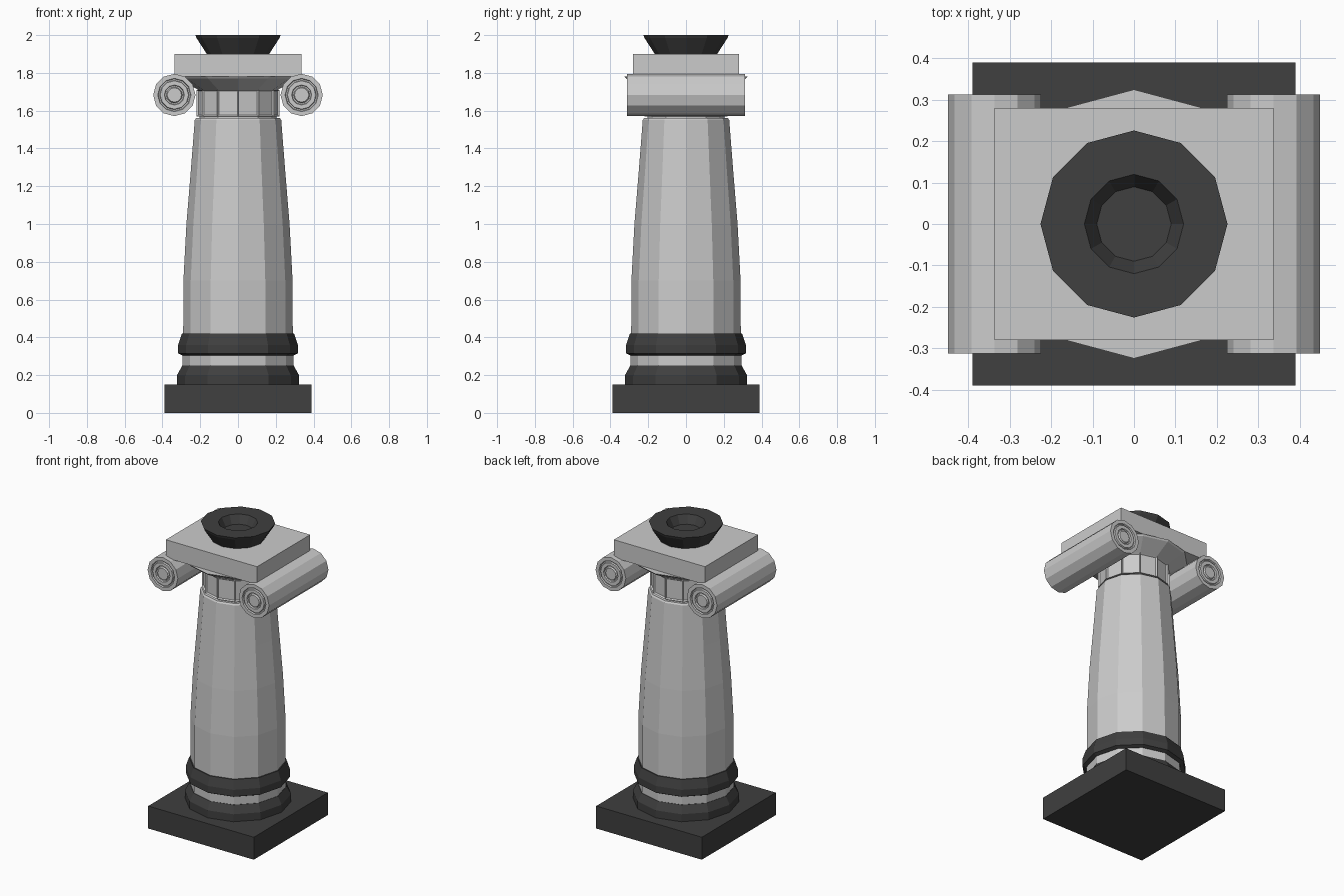
import bpy, bmesh, math
from mathutils import Matrix

if "Cube" in bpy.data.objects:
    bpy.data.objects.remove(bpy.data.objects["Cube"])

SIDES = 12
dark = bpy.data.materials.new("dark_stone")
dark.diffuse_color = (0.05, 0.05, 0.05, 1)
dark.use_nodes = True
dark.node_tree.nodes["Principled BSDF"].inputs["Base Color"].default_value = dark.diffuse_color


def finish(name, bm, mat=None):
    bmesh.ops.recalc_face_normals(bm, faces=bm.faces)
    mesh = bpy.data.meshes.new(name)
    bm.to_mesh(mesh)
    bm.free()
    obj = bpy.data.objects.new(name, mesh)
    bpy.context.collection.objects.link(obj)
    if mat:
        mesh.materials.append(mat)
    return obj


def lathe_bm(profile):
    """Twelve-sided turned solid from (radius, z) pairs, capped at both ends."""
    bm = bmesh.new()
    rings = []
    for r, z in profile:
        rings.append([bm.verts.new((r * math.cos(math.tau * i / SIDES),
                                    r * math.sin(math.tau * i / SIDES), z))
                      for i in range(SIDES)])
    for a, b in zip(rings, rings[1:]):
        for i in range(SIDES):
            j = (i + 1) % SIDES
            bm.faces.new((a[i], a[j], b[j], b[i]))
    bm.faces.new(rings[0][::-1])
    bm.faces.new(rings[-1])
    return bm


def lathe(name, profile, mat=None):
    return finish(name, lathe_bm(profile), mat)


def box(name, sx, sy, z0, z1, mat=None):
    bm = bmesh.new()
    bmesh.ops.create_cube(bm, size=1, matrix=Matrix.Translation((0, 0, (z0 + z1) / 2))
                          @ Matrix.Diagonal((sx, sy, z1 - z0, 1)))
    return finish(name, bm, mat)


# Square plinth and turned base mouldings
box("plinth", 0.78, 0.78, 0, 0.15, dark)
lathe("lower_base_ring", [(0.323, 0.15), (0.323, 0.20), (0.295, 0.25)], dark)
lathe("base_collar", [(0.293, 0.25), (0.293, 0.305)])
lathe("upper_base_ring", [(0.297, 0.305), (0.317, 0.315), (0.317, 0.36), (0.297, 0.42)], dark)

# Tapered shaft with a slight swelling
lathe("shaft", [(0.29, 0.42), (0.289, 0.70), (0.273, 1.00), (0.25, 1.28),
                (0.229, 1.55), (0.222, 1.56)])

# Neck band with a recessed panel on each side
lathe("neck_core", [(0.205, 1.56), (0.205, 1.57)])
bm = lathe_bm([(0.22, 1.57), (0.22, 1.71)])
bm.normal_update()
panels = [f for f in bm.faces if len(f.verts) == 4]
bmesh.ops.inset_individual(bm, faces=panels, thickness=0.009, depth=-0.01)
finish("neck_band", bm)

# Flared moulding and abacus slab
lathe("flared_moulding", [(0.21, 1.71), (0.317, 1.77), (0.325, 1.78)])
box("abacus", 0.674, 0.56, 1.78, 1.90)

# Scroll cylinders with concentric grooves on both ends
half_end = [(0.038, 0.313), (0.043, 0.303), (0.05, 0.303), (0.053, 0.313),
            (0.075, 0.313), (0.078, 0.303), (0.085, 0.303), (0.088, 0.313), (0.112, 0.313)]
scroll_profile = [(r, -y) for r, y in half_end] + half_end[::-1]
for side, x in (("left", -0.337), ("right", 0.337)):
    scroll = lathe(side + "_scroll", scroll_profile)
    scroll.data.transform(Matrix.Translation((x, 0, 1.683)) @ Matrix.Rotation(math.pi / 2, 4, 'X'))

# Hollow cup on top
lathe("top_cup", [(0.165, 1.90), (0.22, 1.985), (0.226, 2.0), (0.12, 2.0), (0.09, 1.945)], dark)
